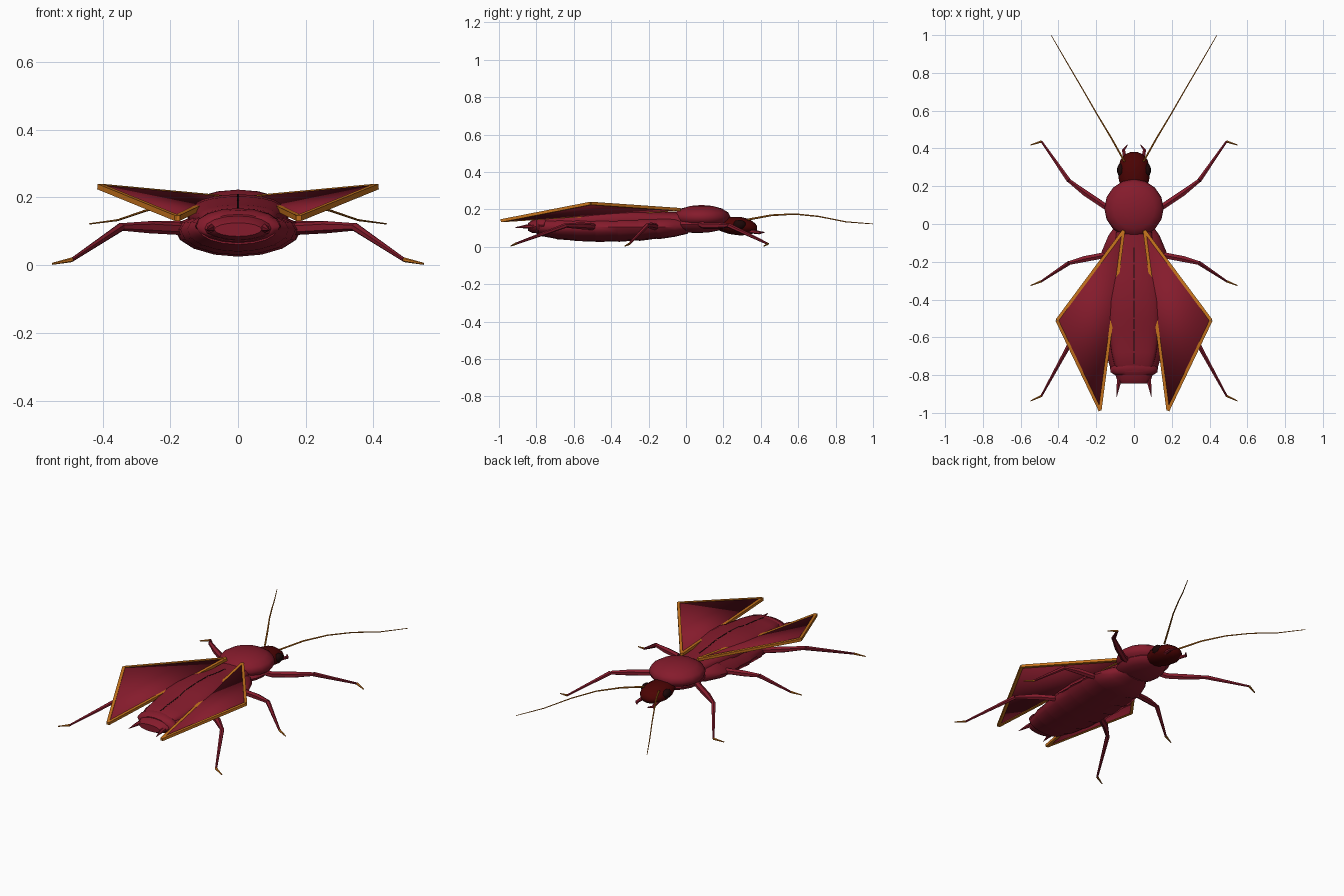
import bpy, bmesh, math
from mathutils import Vector

if "Cube" in bpy.data.objects:
    bpy.data.objects.remove(bpy.data.objects["Cube"])


def material(name, rgb):
    m = bpy.data.materials.new(name)
    m.diffuse_color = (*rgb, 1)
    m.use_nodes = True
    m.node_tree.nodes["Principled BSDF"].inputs["Base Color"].default_value = m.diffuse_color
    return m


RED = material("wine red", (0.235, 0.011, 0.025))
DARK = material("dark maroon", (0.07, 0.001, 0.001))
AMBER = material("amber", (0.58, 0.175, 0.012))
BLACK = material("near black", (0.012, 0.002, 0.002))


def finish(name, bm, mats, angle=45):
    bmesh.ops.recalc_face_normals(bm, faces=bm.faces)
    me = bpy.data.meshes.new(name)
    bm.to_mesh(me)
    bm.free()
    for m in mats:
        me.materials.append(m)
    ob = bpy.data.objects.new(name, me)
    bpy.context.collection.objects.link(ob)
    bpy.context.view_layer.objects.active = ob
    ob.select_set(True)
    bpy.ops.object.shade_smooth_by_angle(angle=math.radians(angle))
    ob.select_set(False)
    return ob


def loft(name, rings, mat, angle=45):
    """Skin closed rings of equal length and cap both ends."""
    bm = bmesh.new()
    vs = [[bm.verts.new(p) for p in r] for r in rings]
    n = len(rings[0])
    for a, b in zip(vs, vs[1:]):
        for i in range(n):
            j = (i + 1) % n
            bm.faces.new((a[i], a[j], b[j], b[i]))
    bm.faces.new(vs[0])
    bm.faces.new(vs[-1])
    return finish(name, bm, [mat], angle)


def tube(name, pts, radii, mat, n=6):
    pts = [Vector(p) for p in pts]
    rings = []
    for i, p in enumerate(pts):
        d = (pts[min(i + 1, len(pts) - 1)] - pts[max(i - 1, 0)]).normalized()
        u = d.cross(Vector((0, 0, 1))).normalized()
        v = d.cross(u)
        rings.append([p + radii[i] * (u * math.cos(t) + v * math.sin(t))
                      for t in (2 * math.pi * (k + 0.5) / n for k in range(n))])
    return loft(name, rings, mat)


def oval(y, w, low, high, mid, n=16, power=1.0):
    """Cross-section with separate upper and lower heights; low power is boxier."""
    ring = []
    for k in range(n):
        t = 2 * math.pi * k / n
        s = math.copysign(abs(math.sin(t)) ** power, math.sin(t))
        ring.append((w * math.cos(t), y, mid + s * ((high - mid) if s > 0 else (mid - low))))
    return ring


def ball(name, loc, size, mat, seg=16, rows=8):
    bm = bmesh.new()
    bmesh.ops.create_uvsphere(bm, u_segments=seg, v_segments=rows, radius=1)
    for v in bm.verts:
        v.co = Vector([c * s + l for c, s, l in zip(v.co, size, loc)])
    return finish(name, bm, [mat], 60)


# Segmented abdomen: each segment flares slightly towards the rear
stations = [(0.01, 0.085, 0.07), (-0.06, 0.135, 0.053), (-0.15, 0.173, 0.04), (-0.25, 0.182, 0.031),
            (-0.36, 0.186, 0.026), (-0.48, 0.183, 0.025), (-0.59, 0.17, 0.03),
            (-0.69, 0.15, 0.04), (-0.78, 0.12, 0.058)]
rings = []
for i, (y, w, low) in enumerate(stations):
    rings.append(oval(y, w, low, 0.163, 0.105))
    if i > 1:
        rings.append(oval(y - 0.008, w - 0.005, low + 0.003, 0.158, 0.105))
loft("abdomen", rings, RED, 50)

# Tail plates
loft("tail_collar", [oval(-0.735, 0.10, 0.07, 0.165, 0.115), oval(-0.76, 0.127, 0.065, 0.168, 0.115),
                     oval(-0.785, 0.124, 0.065, 0.16, 0.115), oval(-0.80, 0.10, 0.07, 0.15, 0.11)], RED)
loft("tail_tip", [oval(-0.78, 0.105, 0.07, 0.15, 0.11), oval(-0.825, 0.09, 0.075, 0.14, 0.105),
                  oval(-0.845, 0.07, 0.085, 0.125, 0.105)], RED)

# Domed folded wing cases, overlapping the middle of the spread wings
cases = [(0.0, 0.09, 0.183), (-0.12, 0.105, 0.187), (-0.21, 0.118, 0.195), (-0.29, 0.137, 0.207),
         (-0.40, 0.147, 0.209), (-0.50, 0.146, 0.203), (-0.56, 0.138, 0.19), (-0.68, 0.12, 0.178),
         (-0.745, 0.105, 0.168), (-0.765, 0.09, 0.158)]
loft("wing_cases", [oval(y, w, 0.115, z, 0.13, 24, 0.6) for y, w, z in cases], RED)

# Broken dark seam between the wing cases
for k, ((_, _, _), (y0, _, z0), (y1, _, z1)) in enumerate(zip(cases, cases[1:], cases[2:-1])):
    rings = []
    for f in (0.06, 0.94):
        y, z = y0 + (y1 - y0) * f, z0 + (z1 - z0) * f
        rings.append([(-0.0035, y, z - 0.004), (0.0035, y, z - 0.004),
                      (0.0035, y, z + 0.001), (-0.0035, y, z + 0.001)])
    loft(f"seam_{k + 1}", rings, BLACK, 20)

# Thorax shield, underside and head
ball("thorax_shield", (0, 0.083, 0.158), (0.157, 0.155, 0.065), RED)
ball("thorax_underside", (0, 0.06, 0.118), (0.135, 0.16, 0.045), RED)
loft("head", [oval(0.18, 0.06, 0.085, 0.15, 0.12, 12), oval(0.23, 0.08, 0.068, 0.16, 0.115, 12),
              oval(0.29, 0.085, 0.06, 0.16, 0.11, 12), oval(0.34, 0.072, 0.064, 0.147, 0.105, 12),
              oval(0.37, 0.045, 0.075, 0.125, 0.10, 12), oval(0.38, 0.02, 0.09, 0.11, 0.10, 12)], DARK, 60)

# Leg paths: hip, body edge, mid thigh, knee, ankle, foot tip
legs = {
    "front": [(0.10, 0.065, 0.13), (0.16, 0.098, 0.112), (0.26, 0.165, 0.112), (0.345, 0.23, 0.113),
              (0.49, 0.437, 0.016), (0.548, 0.418, 0.004)],
    "middle": [(0.10, -0.14, 0.11), (0.17, -0.168, 0.107), (0.26, -0.185, 0.112), (0.345, -0.207, 0.113),
               (0.49, -0.303, 0.016), (0.548, -0.326, 0.004)],
    "rear": [(0.10, -0.45, 0.11), (0.17, -0.50, 0.107), (0.26, -0.565, 0.112), (0.345, -0.645, 0.113),
             (0.49, -0.91, 0.016), (0.548, -0.937, 0.004)],
}

# Wing triangle: root, outer corner, rear corner
CORNERS = [Vector((0.055, -0.035, 0.199)), Vector((0.408, -0.51, 0.232)), Vector((0.18, -0.987, 0.139))]


def wing(name, s):
    """Softly shaded triangular plate with a little thickness."""
    bm = bmesh.new()
    bm.faces.new([bm.verts.new((p.x * s, p.y, p.z)) for p in CORNERS])
    ob = finish(name, bm, [RED], 180)
    mod = ob.modifiers.new("thickness", "SOLIDIFY")
    mod.thickness = 0.012
    mod.offset = 0


for s, side in ((1, "right"), (-1, "left")):
    def flip(pts):
        return [(p[0] * s, p[1], p[2]) for p in pts]

    # Spread wings with square amber borders
    wing("wing_" + side, s)
    for k in range(3):
        tube(f"wing_border_{k + 1}_{side}", flip([CORNERS[k], CORNERS[(k + 1) % 3]]), [0.0115] * 2, AMBER, 4)

    # Legs
    for name, path in legs.items():
        p = flip(path)
        tube(f"{name}_thigh_{side}", p[:4], [0.018, 0.018, 0.018, 0.011], RED)
        tube(f"{name}_shin_{side}", p[3:5], [0.013, 0.006], RED)
        tube(f"{name}_foot_{side}", p[4:], [0.007, 0.003], AMBER)

    # Tail feelers, mouth feelers, eyes and antennae
    tube("tail_feeler_" + side, flip([(0.075, -0.80, 0.108), (0.082, -0.85, 0.108), (0.092, -0.915, 0.103)]),
         [0.016, 0.011, 0.001], RED)
    tube("mouth_feeler_" + side, flip([(0.045, 0.33, 0.085), (0.056, 0.395, 0.075)]), [0.012, 0.009], RED)
    tube("mouth_feeler_tip_" + side, flip([(0.057, 0.39, 0.075), (0.034, 0.42, 0.077)]), [0.009, 0.002], RED)
    ball("eye_" + side, (0.07 * s, 0.285, 0.118), (0.02, 0.036, 0.026), BLACK, 10, 6)
    tube("antenna_" + side, flip([(0.05, 0.33, 0.145), (0.12, 0.455, 0.168), (0.195, 0.58, 0.175),
                                  (0.27, 0.71, 0.162), (0.355, 0.855, 0.133), (0.438, 0.998, 0.122)]),
         [0.0055, 0.005, 0.004, 0.0035, 0.003, 0.002], AMBER)
